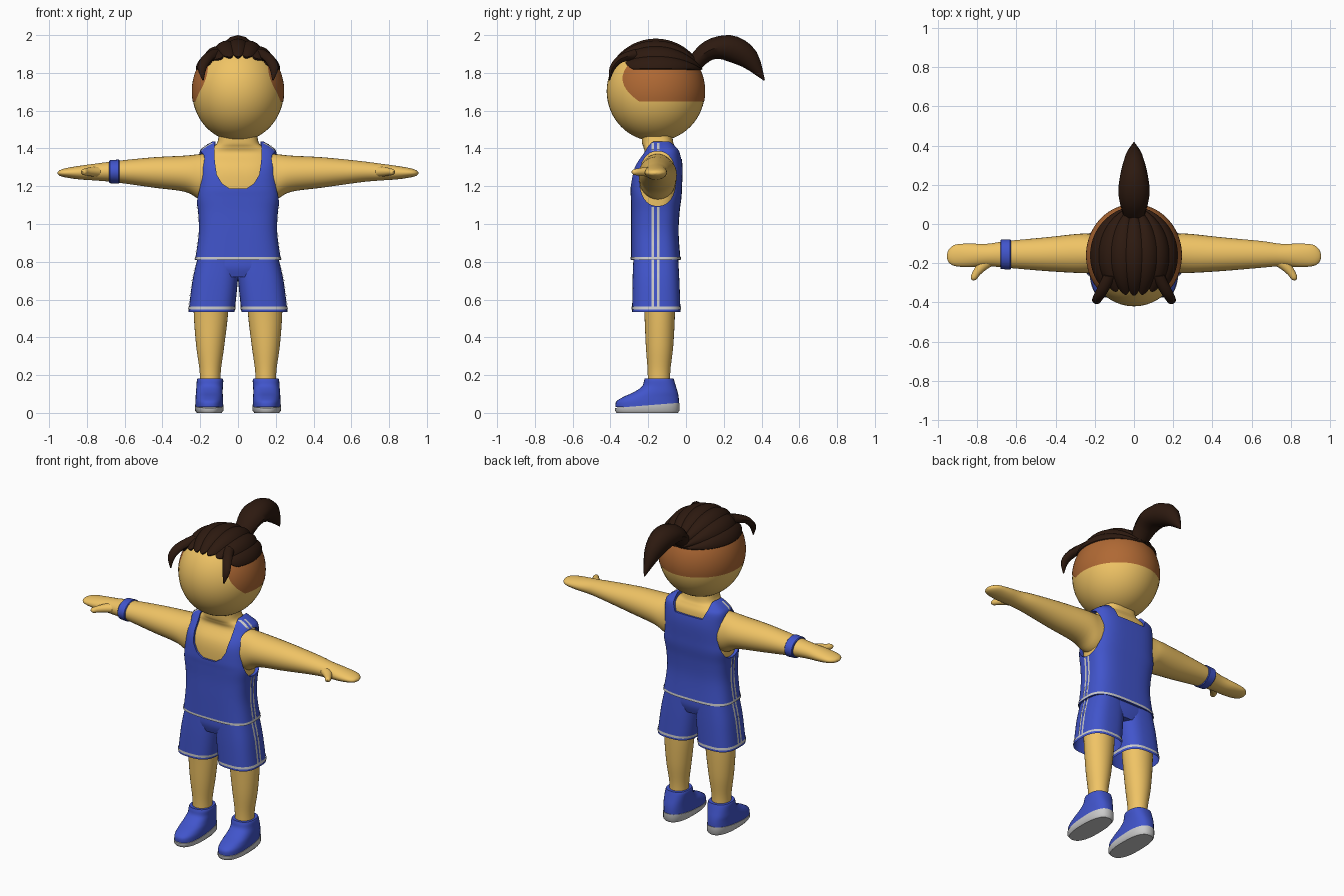
import bpy, bmesh
from math import sin, cos, acos, pi, radians, sqrt
from mathutils import Vector

if "Cube" in bpy.data.objects:
    bpy.data.objects.remove(bpy.data.objects["Cube"])

def material(name, rgb):
    m = bpy.data.materials.new(name)
    m.diffuse_color = (*rgb, 1)
    m.use_nodes = True
    m.node_tree.nodes["Principled BSDF"].inputs["Base Color"].default_value = m.diffuse_color
    return m

SKIN = material("skin", (.87, .55, .13))
BLUE = material("blue", (.053, .09, .6))
HAIR = material("hair", (.026, .010, .005))
SHAVE = material("shaved_hair", (.43, .14, .034))
X, Y, Z = Vector((1, 0, 0)), Vector((0, 1, 0)), Vector((0, 0, 1))

def make(name, verts, faces, mat):
    bm = bmesh.new()
    vs = [bm.verts.new(v) for v in verts]
    for f in faces:
        bm.faces.new([vs[i] for i in f])
    bmesh.ops.recalc_face_normals(bm, faces=bm.faces[:])
    me = bpy.data.meshes.new(name)
    bm.to_mesh(me)
    bm.free()
    if mat:
        me.materials.append(mat)
    ob = bpy.data.objects.new(name, me)
    bpy.context.collection.objects.link(ob)
    return ob

def smooth(pts, k=5):
    """Catmull-Rom interpolation of any tuples."""
    out = []
    for i in range(len(pts) - 1):
        p0, p1, p2, p3 = (pts[min(max(i + d, 0), len(pts) - 1)] for d in (-1, 0, 1, 2))
        for j in range(k):
            t = j / k
            out.append([.5 * (2*b + (c - a)*t + (2*a - 5*b + 4*c - d)*t*t + (3*b - a - 3*c + d)*t**3)
                        for a, b, c, d in zip(p0, p1, p2, p3)])
    return out + [list(pts[-1])]

def loft(name, pts, mat, u=X, v=Y, n=32, p=2, k=5, caps=True):
    """Sections (x, y, z, radius along u, radius along v); v=None follows the path."""
    pts = smooth(pts, k)
    verts, m = [], len(pts)
    sgn = lambda c: abs(c) ** (2 / p) * (1 if c > 0 else -1)
    for i, s in enumerate(pts):
        w = v
        if v is None:
            t = Vector(pts[min(i + 1, m - 1)][:3]) - Vector(pts[max(i - 1, 0)][:3])
            w = t.cross(u).normalized()
        for j in range(n):
            a = 2 * pi * j / n
            verts.append(Vector(s[:3]) + u * s[3] * sgn(cos(a)) + w * s[4] * sgn(sin(a)))
    faces = [(i*n + j, i*n + (j+1) % n, (i+1)*n + (j+1) % n, (i+1)*n + j)
             for i in range(m - 1) for j in range(n)]
    if caps:
        faces += [tuple(range(n)), tuple(range((m-1)*n, m*n))]
    return make(name, verts, faces, mat)

def grid(name, f, nu, nv, mat):
    verts = [f(i / nu, j / nv) for i in range(nu + 1) for j in range(nv + 1)]
    w = nv + 1
    return make(name, verts, [(i*w + j, i*w + j + 1, (i+1)*w + j + 1, (i+1)*w + j)
                              for i in range(nu) for j in range(nv)], mat)

def at(secs, z, grow=0.0):
    """Section of a vertical loft at height z."""
    d = sorted(smooth(secs, 12), key=lambda s: abs(s[2] - z))[0]
    return (d[0], d[1], z, d[3] + grow, d[4] + grow)

def side_stripes(name, secs, z0, z1, p, s):
    for y in (-.176, -.148):
        def f(a, b):
            c = at(secs, z0 + (z1 - z0) * a)
            yy = y + (b - .5) * .013
            r = max(0, 1 - abs((yy - c[1]) / c[4]) ** p) ** (1 / p)
            return (s * (c[0] + c[3] * r + .004), yy, c[2])
        grid(name, f, 16, 1, None)

def flip(pts, s):
    return [(s * q[0], *q[1:]) for q in pts]

def cut(ob, cutter):
    cutter.hide_render = True
    m = ob.modifiers.new("cut", 'BOOLEAN')
    m.object, m.operation = cutter, 'DIFFERENCE'
    bpy.context.view_layer.objects.active = ob
    bpy.ops.object.modifier_apply(modifier=m.name)
    bpy.data.objects.remove(cutter)

def prism(profile, y0, y1):
    n = len(profile)
    return make("cutter", [(x, y, z) for y in (y0, y1) for x, z in profile],
                [tuple(range(n)), tuple(range(n, 2*n))] +
                [(i, (i+1) % n, n + (i+1) % n, n + i) for i in range(n)], None)

# Head
C, R = (0, -.16, 1.703), (.243, .26, .265)
def on_head(x, y, z, r=1):
    return tuple(c + k * q * r for c, k, q in zip(C, R, (x, y, z)))
bpy.ops.mesh.primitive_uv_sphere_add(segments=48, ring_count=32, location=C)
head = bpy.context.object
head.name, head.scale = "head", R
head.data.materials.append(SKIN)

# Shaved band around sides and back
def band(a, b):
    z = 1.65 + .2 * a
    nz = (z - C[2]) / R[2]
    c = sqrt(1 - nz * nz)
    ye = -.335 + 6 * (z - 1.77) ** 2
    ang = acos(max(-1, (ye - C[1]) / R[1] / c)) * (2 * b - 1)
    return on_head(sin(ang) * c, cos(ang) * c, nz, 1.007)
grid("shaved_band", band, 12, 64, SHAVE)

# Ridged hair cap, strands gathered at the back
def cap(a, b):
    s = 2 * b - 1
    bump = 1 - (2 * ((b * 7) % 1) - 1) ** 2
    t0 = 46 + 19 * s * s - 5 * bump
    th = radians(t0 + (155 - t0) * max(0, a - .02) / .98)
    ph = s * acos(min(1, .415 / sin(th)))
    r = .97 if a == 0 or b in (0, 1) else 1.015 + .035 * bump
    return on_head(sin(ph) * sin(th), -cos(th), cos(ph) * sin(th), r)
grid("hair_cap", cap, 50, 84, HAIR)

# Ponytail and front locks
loft("ponytail", [(0, .03, 1.83, .05, .04), (0, .10, 1.905, .07, .05), (0, .17, 1.933, .08, .06),
                  (0, .25, 1.925, .07, .07), (0, .335, 1.872, .048, .055), (0, .415, 1.76, .003, .003)],
     HAIR, v=None, n=12, k=3)
for s in (-1, 1):
    loft("front_lock", flip([(.12, -.26, 1.9, .035, .03), (.165, -.345, 1.875, .032, .022),
                             (.19, -.39, 1.825, .024, .016), (.185, -.405, 1.76, .003, .003)], s),
         HAIR, v=None, n=10, k=3)

# Torso skin with neck
loft("torso", [(0, -.16, .85, .19, .11), (0, -.16, 1.0, .195, .113), (0, -.157, 1.2, .203, .125),
               (0, -.15, 1.3, .197, .118), (0, -.13, 1.37, .185, .092), (0, -.14, 1.405, .14, .085),
               (0, -.15, 1.43, .11, .083), (0, -.155, 1.49, .1, .08)], SKIN, p=2.8, n=48)

# Tank top with neck scoops and armholes
TOP = [(0, -.16, .81, .227, .131), (0, -.165, .95, .208, .126), (0, -.162, 1.06, .211, .128),
       (0, -.158, 1.14, .222, .134), (0, -.157, 1.2, .217, .136), (0, -.148, 1.3, .21, .13),
       (0, -.128, 1.38, .203, .098), (0, -.13, 1.41, .178, .08), (0, -.132, 1.437, .135, .062)]
top = loft("tank_top", TOP, BLUE, p=3.2, n=64)
half = [(.125, 1.55), (.123, 1.33), (.112, 1.26), (.085, 1.215), (.045, 1.188)]
cut(top, prism(half + [(-x, z) for x, z in reversed(half)], -.5, -.13))
half = [(.125, 1.55), (.118, 1.40), (.095, 1.345)]
cut(top, prism(half + [(-x, z) for x, z in reversed(half)], -.135, .2))
for s in (-1, 1):
    cut(top, loft("cutter", [(s * .13, -.15, 1.24, .096, .145), (s * .4, -.15, 1.24, .096, .145)],
                  None, u=Y, v=Z, k=1, p=2.3))
    side_stripes("top_side_stripe", TOP, .825, 1.09, 3.2, s)
    side_stripes("shoulder_stripe", TOP, 1.39, 1.43, 3.2, s)
loft("top_hem", [at(TOP, .812, .003), at(TOP, .826, .003)], None, p=3.2, n=64, k=1, caps=False)

# Shorts
LEG = [(.105, -.16, .825, .108, .118), (.121, -.159, .7, .12, .124), (.140, -.157, .535, .122, .128)]
loft("shorts_seat", [(0, -.16, .83, .19, .117), (0, -.16, .77, .19, .119), (0, -.16, .72, .15, .105)],
     BLUE, p=3)

# Arms, thumbs, legs, shoes
ARM = [(.1, -.15, 1.245, .1, .13), (.2, -.15, 1.25, .1, .12), (.28, -.15, 1.266, .1, .096),
       (.45, -.154, 1.273, .086, .08), (.65, -.155, 1.277, .068, .056), (.75, -.158, 1.275, .057, .045),
       (.84, -.16, 1.272, .06, .036), (.91, -.16, 1.271, .055, .025), (.943, -.163, 1.27, .035, .015),
       (.955, -.164, 1.27, .006, .004)]
for s in (-1, 1):
    loft("shorts_leg", flip(LEG, s), BLUE, p=2.8, n=40, caps=False)
    loft("shorts_hem", flip([at(LEG, .548, .003), at(LEG, .562, .003)], s), None,
         p=2.8, n=40, k=1, caps=False)
    side_stripes("shorts_side_stripe", LEG, .562, .81, 2.8, s)
    loft("arm", flip(ARM, s), SKIN, u=Y, v=Z)
    loft("thumb", flip([(.71, -.165, 1.276, .03, .035), (.765, -.205, 1.277, .026, .03),
                        (.80, -.245, 1.276, .02, .021), (.818, -.275, 1.275, .015, .016),
                        (.824, -.287, 1.275, .004, .004)], s), SKIN, u=Z, v=None, n=16)
    loft("leg", flip([(.14, -.15, .75, .09, .09), (.143, -.14, .55, .092, .082),
                      (.147, -.14, .36, .075, .073), (.147, -.143, .22, .056, .06),
                      (.147, -.143, .12, .056, .06)], s), SKIN)
    loft("shoe", flip([(.152, -.205, .03, .073, .168), (.152, -.203, .06, .073, .166),
                       (.152, -.185, .085, .072, .146), (.152, -.16, .11, .071, .116),
                       (.15, -.143, .14, .07, .09), (.148, -.142, .17, .07, .08),
                       (.148, -.142, .183, .066, .076)], s), BLUE, p=2.5)
    sole = loft("shoe_sole", flip([(.152, -.205, 0, .066, .162), (.152, -.205, .012, .075, .171),
                                   (.152, -.205, .04, .076, .171)], s), None, p=2.5, k=1)
    for vert in sole.data.vertices:
        if vert.co.z > .03:
            vert.co.z += .08 * (vert.co.y + .205)

# Wristband on one arm
loft("wristband", [(-.682, -.155, 1.277, .071, .057), (-.678, -.155, 1.277, .075, .061),
                   (-.632, -.155, 1.277, .077, .064), (-.628, -.155, 1.277, .073, .060)],
     BLUE, u=Y, v=Z, k=1)

# Smooth shading with sharp edges kept
bpy.ops.object.select_all(action='SELECT')
bpy.context.view_layer.objects.active = head
bpy.ops.object.shade_smooth_by_angle(angle=radians(40))
